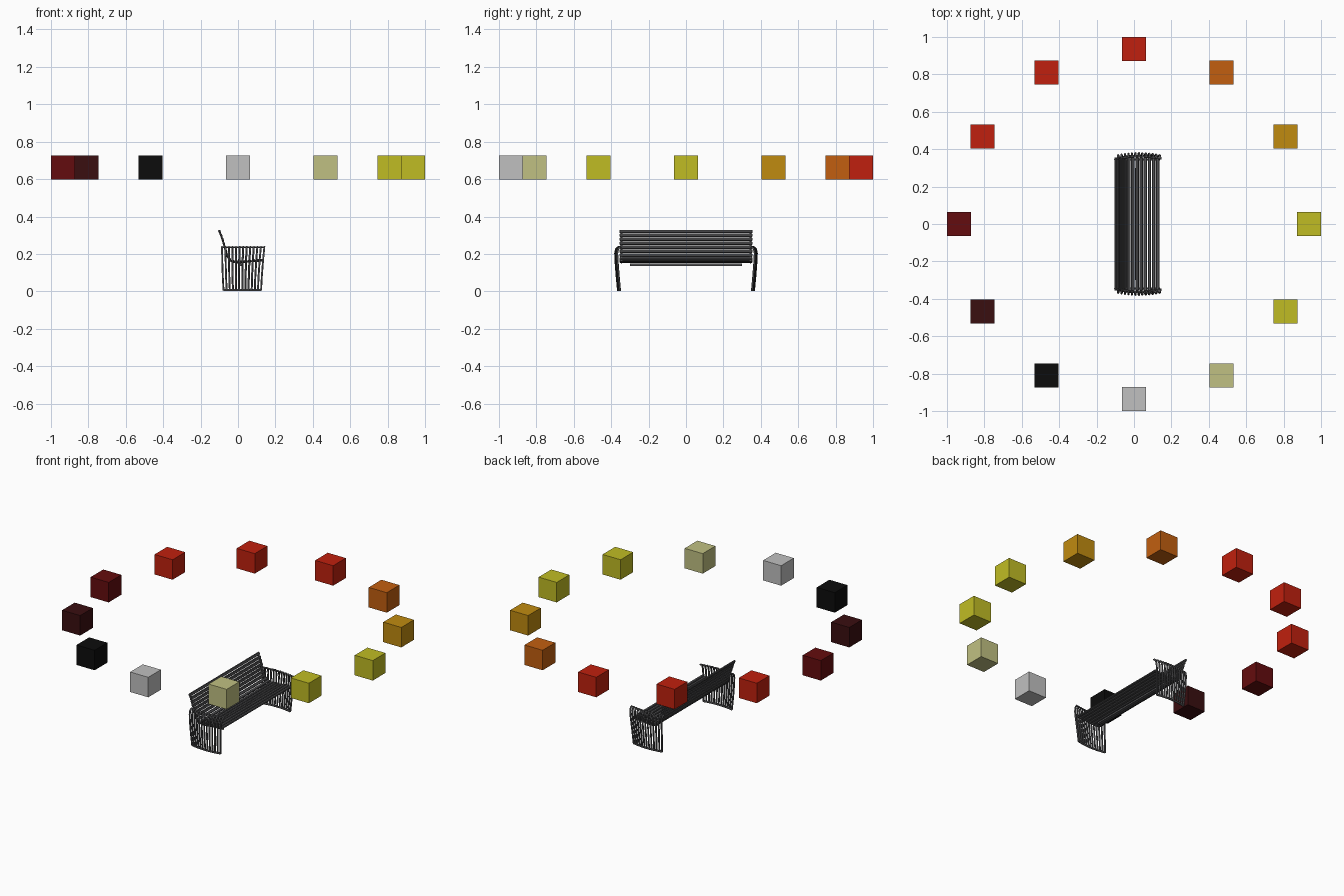
import bpy
import math
from mathutils import Vector

old = bpy.data.objects.get("Cube")
if old:
    bpy.data.objects.remove(old)


def material(name, rgb):
    """Flat material from 0-255 display values."""
    lin = [((c / 255 + 0.055) / 1.055) ** 2.4 if c > 10 else c / 255 / 12.92 for c in rgb]
    m = bpy.data.materials.new(name)
    m.use_nodes = True
    m.diffuse_color = (*lin, 1)
    m.node_tree.nodes["Principled BSDF"].inputs["Base Color"].default_value = (*lin, 1)
    return m


def box(name, size, loc, mat, pitch=0.0, bevel=0.0):
    bpy.ops.mesh.primitive_cube_add(size=1, location=loc)
    ob = bpy.context.object
    ob.name = name
    ob.scale = size
    bpy.ops.object.transform_apply(location=False, rotation=False, scale=True)
    ob.rotation_euler.y = pitch
    ob.data.materials.append(mat)
    if bevel:
        mod = ob.modifiers.new("soft_edges", "BEVEL")
        mod.width = bevel
        mod.segments = 1
    return ob


def tubes(name, paths, radius, mat):
    """One curve object holding several round bars."""
    cu = bpy.data.curves.new(name, "CURVE")
    cu.dimensions = "3D"
    cu.bevel_depth = radius
    cu.bevel_resolution = 1
    cu.use_fill_caps = True
    for path in paths:
        sp = cu.splines.new("POLY")
        sp.points.add(len(path) - 1)
        for p, co in zip(sp.points, path):
            p.co = (*co, 1)
    cu.materials.append(mat)
    ob = bpy.data.objects.new(name, cu)
    bpy.context.collection.objects.link(ob)
    return ob


metal = material("dark grey metal", (80, 80, 82))
red = material("red", (192, 32, 14))
orange = material("orange", (194, 95, 16))
amber = material("amber", (192, 139, 16))
yellow = material("yellow", (192, 188, 36))
pale = material("pale yellow", (192, 192, 130))
grey = material("light grey", (192, 192, 192))
black = material("black", (12, 12, 12))
dark_maroon = material("dark maroon", (58, 14, 16))
maroon = material("maroon", (100, 12, 14))

# Ring of floating cubes, clockwise from the back
ring = [red, orange, amber, yellow, yellow, pale, grey, black, dark_maroon, maroon, red, red]
for i, mat in enumerate(ring):
    a = math.radians(30 * i)
    box("ring_cube", (0.128,) * 3, (0.936 * math.sin(a), 0.936 * math.cos(a), 0.661), mat)

# Seat and backrest section, from the top of the back to the seat front
section = [Vector((x, 0, z)) for x, z in (
    (-0.102, 0.33), (-0.09, 0.302), (-0.078, 0.265), (-0.066, 0.22), (-0.054, 0.185),
    (-0.038, 0.167), (-0.01, 0.158), (0.03, 0.16), (0.08, 0.166), (0.138, 0.168))]
lengths = [(b - a).length for a, b in zip(section, section[1:])]
total = sum(lengths)


def along(s):
    """Point and direction at distance s on the section."""
    for a, b, d in zip(section, section[1:], lengths):
        if s <= d:
            return a.lerp(b, s / d), (b - a).normalized()
        s -= d
    return section[-1], (section[-1] - section[-2]).normalized()


# Long slats following the section
count = 16
step = total / count
for i in range(count):
    p, d = along(step * (i + 0.5))
    box("slat", (step * 0.8, 0.71, 0.011), p, metal, math.atan2(-d.z, d.x), 0.003)

# Curved supports under the slats
for side in (-1, 1):
    tubes("slat_support", [[(p.x, side * 0.345, p.z - 0.004) for p in section]], 0.006, metal)

# Beam under the seat
box("under_beam", (0.02, 0.6, 0.011), (0.015, 0, 0.142), metal)

# Barred ends: fanned, bowed outwards, curling in at the top
bar_side = ((0.353, 0.004), (0.36, 0.08), (0.367, 0.17), (0.368, 0.205),
            (0.363, 0.226), (0.354, 0.236), (0.346, 0.237))


def end_point(t, y, z, side):
    """t runs from -1 at the back to 1 at the front."""
    f = z / 0.237
    x = 0.023 + 0.008 * f ** 2 - 0.003 * f + t * (0.1 + 0.013 * f)
    return (x, side * (y + 0.011 * (1 - t * t)), z)


bars = 13
spots = [-1 + 2 * i / (bars - 1) for i in range(bars)]
for side in (-1, 1):
    tubes("end_bars", [[end_point(t, y, z, side) for y, z in bar_side] for t in spots], 0.0055, metal)
    tubes("end_bottom_rail", [[end_point(t, 0.353, 0.006, side) for t in spots]], 0.006, metal)
    tubes("end_top_rail", [[end_point(t, 0.349, 0.236, side) for t in spots]], 0.005, metal)
